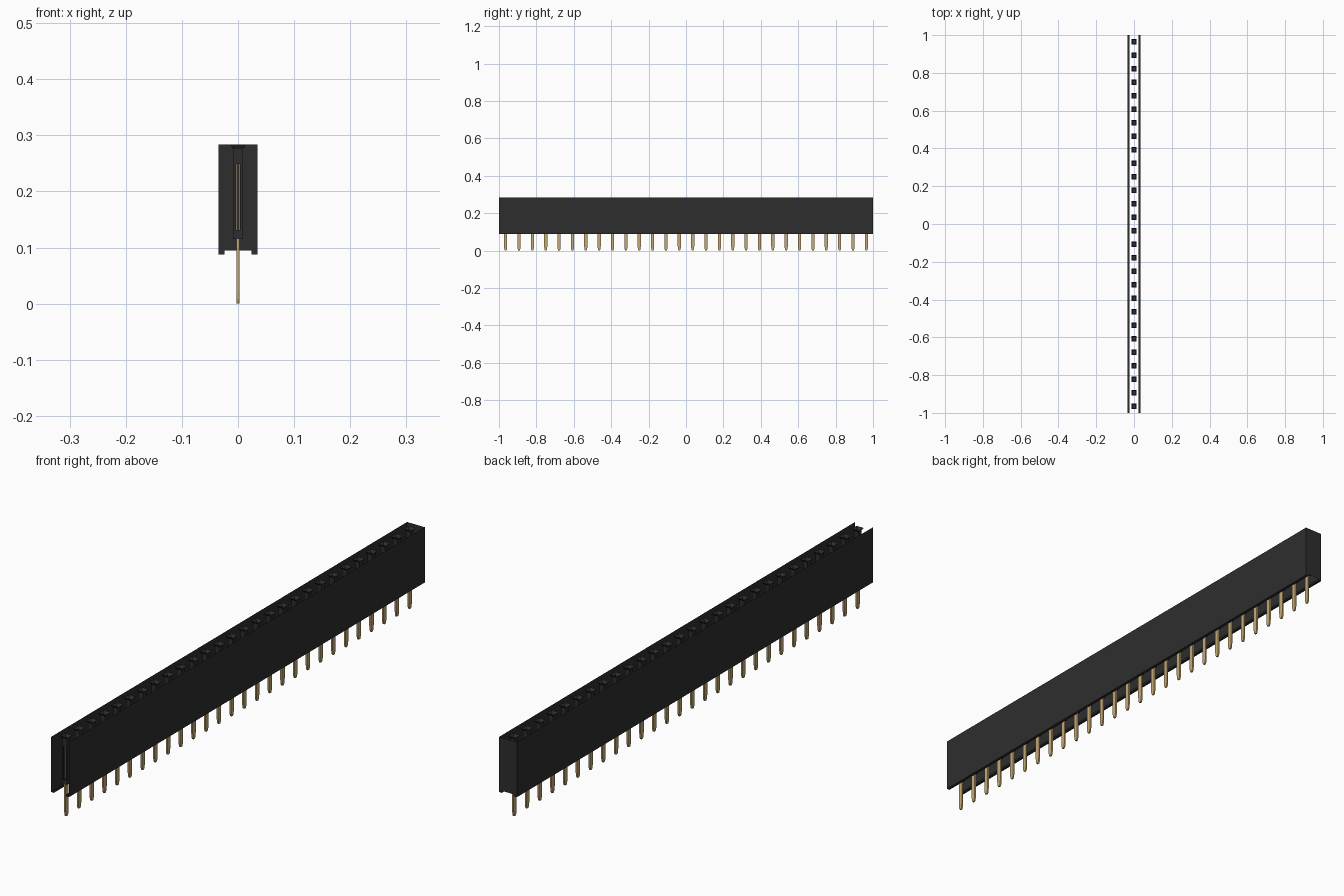
import bpy, bmesh

cube = bpy.data.objects.get("Cube")
if cube:
    bpy.data.objects.remove(cube, do_unlink=True)

COUNT = 28
PITCH = 2.0 / COUNT
FIRST = -1 + PITCH / 2


def material(name, rgb, rough):
    m = bpy.data.materials.new(name)
    m.use_nodes = True
    m.diffuse_color = (*rgb, 1)
    b = m.node_tree.nodes["Principled BSDF"]
    b.inputs["Base Color"].default_value = (*rgb, 1)
    b.inputs["Roughness"].default_value = rough
    return m


BLACK = material("black plastic", (0.027, 0.027, 0.027), 0.6)
GOLD = material("gold metal", (0.56, 0.40, 0.18), 0.4)


def finish(name, bm, mat, repeat=False):
    mesh = bpy.data.meshes.new(name)
    bm.to_mesh(mesh)
    bm.free()
    mesh.materials.append(mat)
    ob = bpy.data.objects.new(name, mesh)
    bpy.context.collection.objects.link(ob)
    if repeat:
        # One copy per contact position along the strip
        ob.location.y = FIRST
        arr = ob.modifiers.new("Row", 'ARRAY')
        arr.count = COUNT
        arr.use_relative_offset = False
        arr.use_constant_offset = True
        arr.constant_offset_displace = (0, PITCH, 0)
    return ob


def face(bm, pts):
    return bm.faces.new([bm.verts.new(p) for p in pts])


# Housing shell: two thin sides with feet, open at top, underside and front
W, FOOT, LOW, FLOOR, TOP = 0.035, 0.024, 0.088, 0.095, 0.284
profile = [(-FOOT, FLOOR), (-FOOT, LOW), (-W, LOW), (-W, TOP)]
bm = bmesh.new()
for side in (1, -1):
    for (x0, z0), (x1, z1) in zip(profile, profile[1:]):
        quad = [(side * x0, -1, z0), (side * x1, -1, z1),
                (side * x1, 1, z1), (side * x0, 1, z0)]
        face(bm, quad if side == 1 else quad[::-1])
# Closed back end, following the same outline
outline = profile[::-1] + [(-x, z) for x, z in profile]
face(bm, [(x, 1, z) for x, z in outline])
bmesh.ops.remove_doubles(bm, verts=bm.verts, dist=1e-5)
bmesh.ops.recalc_face_normals(bm, faces=bm.faces)
finish("housing_shell", bm, BLACK)

# Socket tube: funnel mouth, square shaft with slotted front and back, floor
bm = bmesh.new()
MOUTH, SHAFT, NECK, BASE = 0.0145, 0.009, 0.276, 0.115
SLOT, SLOT_LOW, SLOT_TOP = 0.004, 0.131, 0.249


def ring(r, z):
    return [(-r, -r, z), (r, -r, z), (r, r, z), (-r, r, z)]


mouth, neck, base = ring(MOUTH, TOP), ring(SHAFT, NECK), ring(SHAFT, BASE)
for i in range(4):
    j = (i + 1) % 4
    face(bm, [neck[i], neck[j], mouth[j], mouth[i]])
    if i % 2:
        face(bm, [base[i], base[j], neck[j], neck[i]])
face(bm, base[::-1])
for s in (-1, 1):
    y = s * SHAFT
    for x0, x1, z0, z1 in ((-SHAFT, -SLOT, BASE, NECK), (SLOT, SHAFT, BASE, NECK),
                           (-SLOT, SLOT, BASE, SLOT_LOW), (-SLOT, SLOT, SLOT_TOP, NECK)):
        quad = [(x0, y, z0), (x1, y, z0), (x1, y, z1), (x0, y, z1)]
        face(bm, quad if s < 0 else quad[::-1])
bmesh.ops.remove_doubles(bm, verts=bm.verts, dist=1e-5)
finish("socket_tubes", bm, BLACK, True)

# Spring contacts: a pair of thin leaves inside every tube
bm = bmesh.new()
for s in (-1, 1):
    made = bmesh.ops.create_cube(bm, size=1)["verts"]
    bmesh.ops.scale(bm, vec=(0.0013, 0.012, SLOT_TOP - SLOT_LOW), verts=made)
    bmesh.ops.translate(bm, vec=(s * 0.0027, 0, (SLOT_TOP + SLOT_LOW) / 2), verts=made)
finish("spring_contacts", bm, GOLD, True)

# Solder pins: flat blades with tapered tips
half = [(0.0085, BASE), (0.0085, 0.022), (0.007, 0.008), (0.004, 0.0)]
blade = half + [(-y, z) for y, z in half[::-1]]
bm = bmesh.new()
f = face(bm, [(-0.003, y, z) for y, z in blade])
new = bmesh.ops.extrude_face_region(bm, geom=[f])["geom"]
bmesh.ops.translate(bm, vec=(0.006, 0, 0),
                    verts=[v for v in new if isinstance(v, bmesh.types.BMVert)])
bmesh.ops.recalc_face_normals(bm, faces=bm.faces)
finish("solder_pins", bm, GOLD, True)
